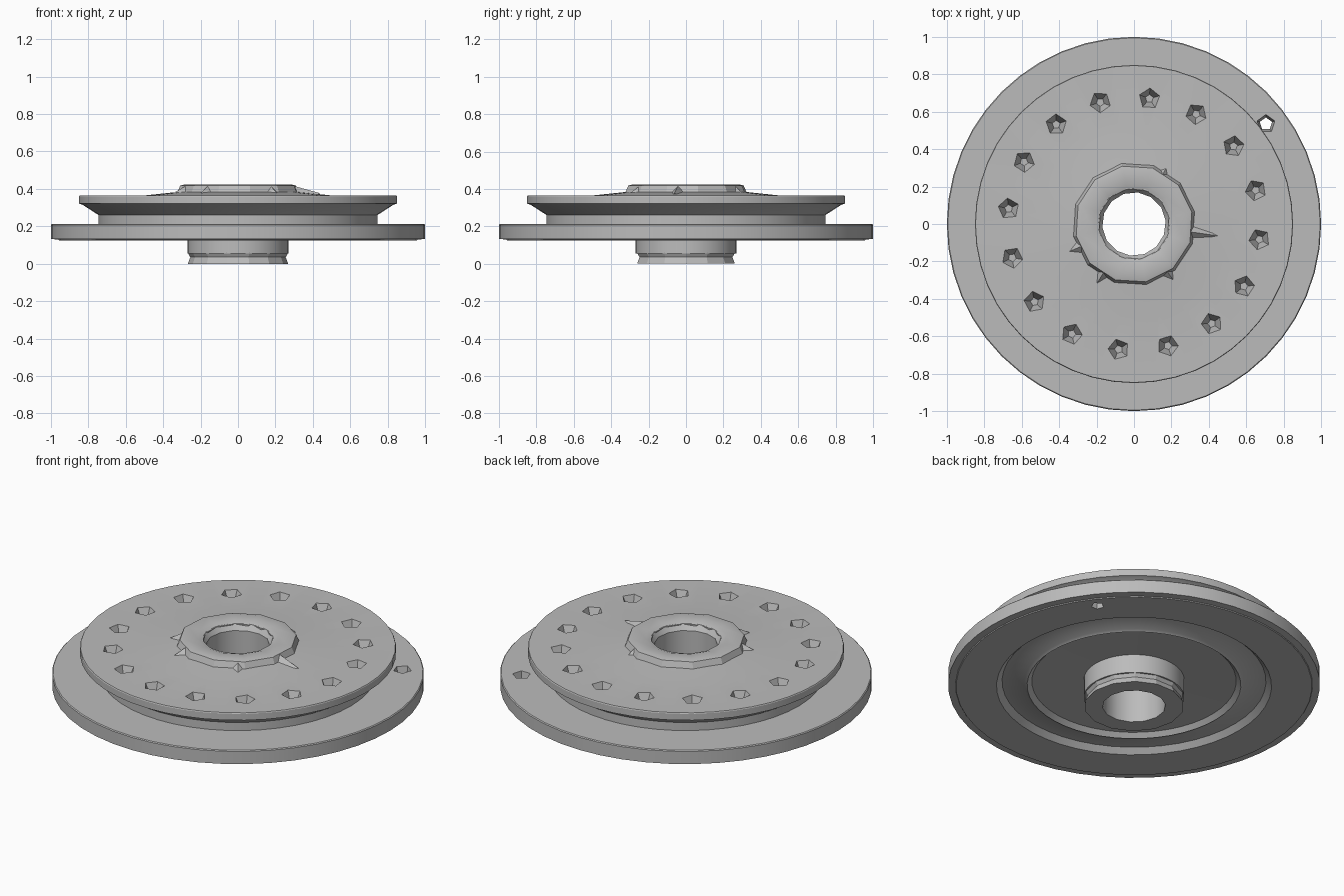
import bpy, bmesh, math
from mathutils import Matrix

cube = bpy.data.objects.get("Cube")
if cube:
    bpy.data.objects.remove(cube)

grey = bpy.data.materials.new("plain grey metal")
grey.use_nodes = True
GREY = (0.5, 0.5, 0.5, 1)
grey.diffuse_color = GREY
grey.node_tree.nodes["Principled BSDF"].inputs["Base Color"].default_value = GREY


def finish(name, bm):
    bmesh.ops.recalc_face_normals(bm, faces=bm.faces)
    me = bpy.data.meshes.new(name)
    bm.to_mesh(me)
    bm.free()
    me.materials.append(grey)
    ob = bpy.data.objects.new(name, me)
    bpy.context.collection.objects.link(ob)
    return ob


def lathe(name, profile, sides, turn=0.0):
    """Spin a closed (radius, height) loop into a ring."""
    bm = bmesh.new()
    rings = []
    for i in range(sides):
        a = turn + math.tau * i / sides
        rings.append([bm.verts.new((r * math.cos(a), r * math.sin(a), z)) for r, z in profile])
    n = len(profile)
    for i in range(sides):
        p, q = rings[i], rings[(i + 1) % sides]
        for j in range(n):
            k = (j + 1) % n
            bm.faces.new((p[j], q[j], q[k], p[k]))
    return finish(name, bm)


def smooth(ob, angle=30):
    bpy.ops.object.select_all(action="DESELECT")
    ob.select_set(True)
    bpy.context.view_layer.objects.active = ob
    bpy.ops.object.shade_smooth_by_angle(angle=math.radians(angle))


# Grooved wheel: flange, belt groove, top plate, stepped hollow underside
wheel = lathe("pulley_wheel", [
    (0.19, 0.39), (0.31, 0.385), (0.50, 0.365), (0.847, 0.365), (0.85, 0.36), (0.85, 0.322),
    (0.83, 0.315), (0.745, 0.26), (0.745, 0.212), (0.995, 0.212), (1.0, 0.207), (1.0, 0.132),
    (0.96, 0.13), (0.957, 0.125), (0.74, 0.125), (0.71, 0.155), (0.59, 0.14), (0.575, 0.13),
    (0.55, 0.155), (0.27, 0.165), (0.27, 0.055), (0.19, 0.055)], 48)

# Ring of pentagonal pits, plus one small hole through the flange
bm = bmesh.new()
for i in range(16):
    a = math.radians(15.5 + 22.5 * i)
    place = Matrix.Translation((0.675 * math.cos(a), 0.675 * math.sin(a), 0.34))
    bmesh.ops.create_cone(bm, cap_ends=True, segments=5, radius1=0.022, radius2=0.068, depth=0.1,
                          matrix=place @ Matrix.Rotation(a * 1.7, 4, "Z"))
bmesh.ops.create_cone(bm, cap_ends=True, segments=5, radius1=0.03, radius2=0.055, depth=0.14,
                      matrix=Matrix.Translation((0.705, 0.535, 0.17)))
cutter = finish("pit_cutter", bm)
cutter.hide_render = True
cut = wheel.modifiers.new("pits", "BOOLEAN")
cut.object = cutter
cut.operation = "DIFFERENCE"
cut.solver = "EXACT"
bpy.context.view_layer.objects.active = wheel
bpy.ops.object.modifier_apply(modifier=cut.name)
bpy.data.objects.remove(cutter)
smooth(wheel)

# Raised boss on the top plate
boss = lathe("top_boss", [
    (0.19, 0.36), (0.34, 0.36), (0.315, 0.418), (0.29, 0.424), (0.22, 0.42), (0.19, 0.41)], 12, 0.2)
smooth(boss, 25)

# Faceted lower end of the hub, pinched at the middle
hub = lathe("hub_end", [
    (0.18, 0.0), (0.268, 0.0), (0.255, 0.035), (0.27, 0.062), (0.18, 0.062)], 14)

# Bore lining
bore = lathe("bore_sleeve", [
    (0.17, 0.0), (0.205, 0.0), (0.205, 0.412), (0.193, 0.412), (0.17, 0.38)], 14, 0.1)
smooth(bore, 30)

# Pointed chips of metal around the boss: (angle, reach, half width in degrees)
bm = bmesh.new()
for deg, reach, half in ((-8, 0.45, 10), (203, 0.38, 12), (238, 0.38, 11), (60, 0.35, 10),
                         (-55, 0.37, 12)):
    def at(r, d, z):
        return bm.verts.new((r * math.cos(math.radians(d)), r * math.sin(math.radians(d)), z))
    tip, left, right = at(reach, deg, 0.375), at(0.31, deg - half, 0.365), at(0.31, deg + half, 0.365)
    peak = at(0.305, deg, 0.415)
    for f in ((left, tip, peak), (tip, right, peak), (right, left, peak), (left, right, tip)):
        bm.faces.new(f)
finish("boss_chips", bm)
